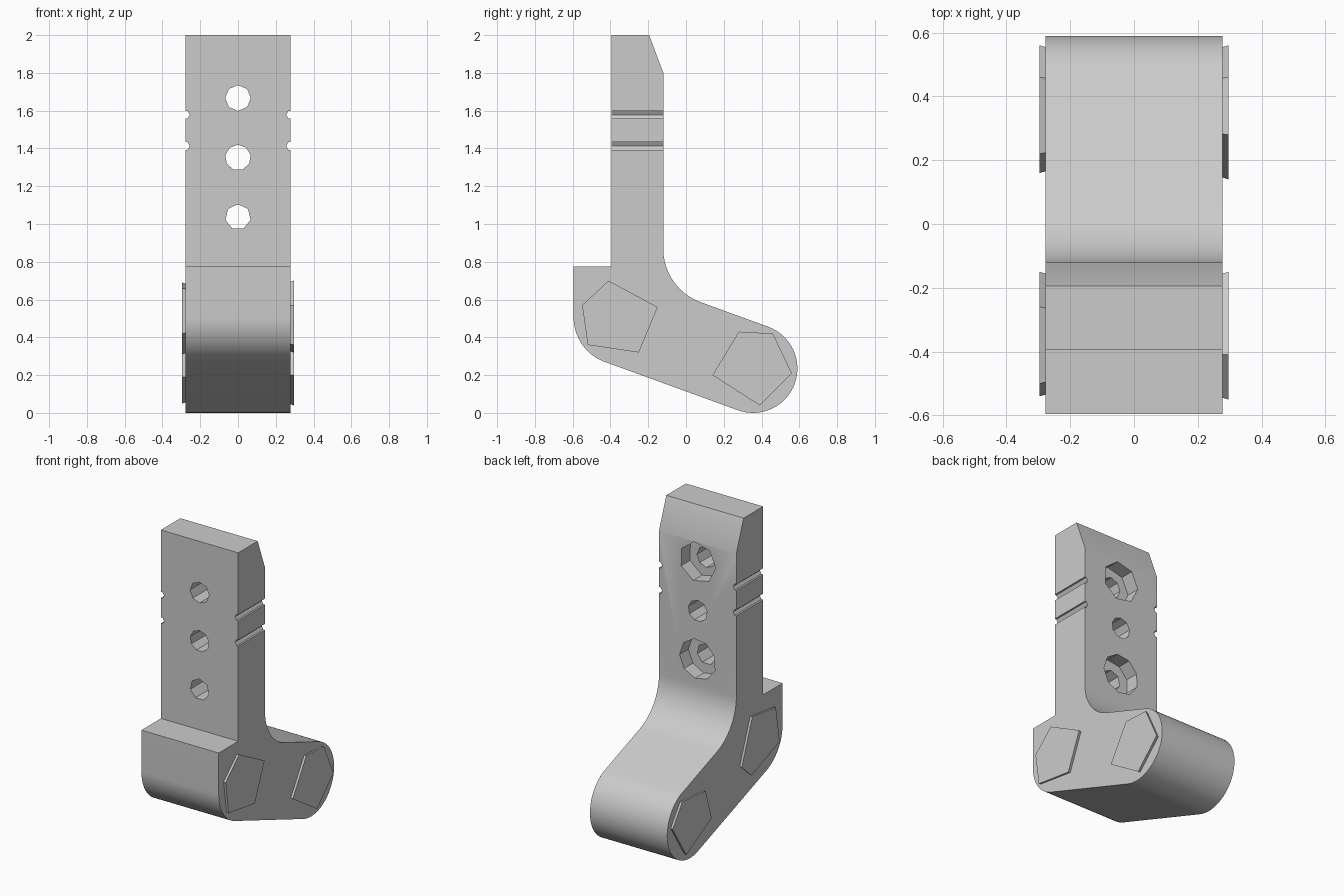
import bpy, bmesh
from math import sin, cos, pi, radians

if "Cube" in bpy.data.objects:
    bpy.data.objects.remove(bpy.data.objects["Cube"])

HALF = 0.278
SLOPE = radians(20)

grey = bpy.data.materials.new("plain grey")
grey.use_nodes = True
grey.diffuse_color = (0.6, 0.6, 0.6, 1)
grey.node_tree.nodes["Principled BSDF"].inputs["Base Color"].default_value = (0.6, 0.6, 0.6, 1)


def arc(cy, cz, r, start, end, steps):
    """Points on an arc, angles in radians from +y towards +z."""
    return [(cy + r * cos(start + (end - start) * i / steps),
             cz + r * sin(start + (end - start) * i / steps)) for i in range(steps + 1)]


def prism(name, near, far, x0, x1):
    """Solid between two (y, z) outlines at x0 and x1."""
    bm = bmesh.new()
    a = [bm.verts.new((x0, y, z)) for y, z in near]
    b = [bm.verts.new((x1, y, z)) for y, z in far]
    bm.faces.new(a)
    bm.faces.new(b[::-1])
    for i in range(len(a)):
        j = (i + 1) % len(a)
        bm.faces.new((a[j], a[i], b[i], b[j]))
    bmesh.ops.recalc_face_normals(bm, faces=bm.faces)
    mesh = bpy.data.meshes.new(name)
    bm.to_mesh(mesh)
    bm.free()
    mesh.materials.append(grey)
    ob = bpy.data.objects.new(name, mesh)
    bpy.context.collection.objects.link(ob)
    return ob


def cut_rod(target, x, z, r, sides, y0, y1, turn=0.0):
    """Cut a rod running along y out of the target."""
    bpy.ops.mesh.primitive_cylinder_add(vertices=sides, radius=r, depth=y1 - y0,
                                        location=(x, (y0 + y1) / 2, z),
                                        rotation=(pi / 2, turn, 0))
    rod = bpy.context.object
    rod.name = "hole_cutter"
    rod.data.materials.append(grey)
    bpy.context.view_layer.objects.active = target
    mod = target.modifiers.new("cut", "BOOLEAN")
    mod.operation = "DIFFERENCE"
    mod.solver = "EXACT"
    mod.object = rod
    bpy.ops.object.modifier_apply(modifier=mod.name)
    bpy.data.objects.remove(rod)


# Bracket body: chamfered upright, fillet, sloping foot, rounded toe and heel
heel = (-0.345, 0.505)
toe = (0.355, 0.235)
outline = [(-0.395, 2), (-0.195, 2), (-0.12, 1.8)]
outline += arc(0.18, 0.868, 0.3, pi, 1.5 * pi - SLOPE, 16)
outline += arc(*toe, 0.235, pi / 2 - SLOPE, -pi / 2 - SLOPE, 32)
outline += arc(*heel, 0.25, -pi / 2 - SLOPE, -pi, 16)
outline += [(-0.595, 0.775), (-0.395, 0.775)]
body = prism("bracket_body", outline, outline, -HALF, HALF)

# Bolt holes through the upright, two of them counterbored from the back
for z, sides in ((1.667, 8), (1.352, 9), (1.037, 7)):
    cut_rod(body, 0, z, 0.068, sides, -0.6, 0.1)
for z, sides in ((1.667, 7), (1.037, 9)):
    cut_rod(body, 0, z, 0.13, sides, -0.21, 0.1, 0.2)

# Notches across both edges of the upright
for side in (-1, 1):
    for z in (1.578, 1.413):
        cut_rod(body, side * HALF, z, 0.023, 6, -0.6, 0.1, pi / 6)

# Raised faceted caps on both sides of heel and toe
caps = {
    "left_heel_cap": (1, heel, [(-0.55, 0.57), (-0.41, 0.70), (-0.15, 0.56), (-0.25, 0.32), (-0.52, 0.36)]),
    "left_toe_cap": (1, toe, [(0.14, 0.20), (0.28, 0.43), (0.46, 0.42), (0.56, 0.21), (0.39, 0.04)]),
    "right_heel_cap": (-1, heel, [(-0.50, 0.66), (-0.26, 0.69), (-0.15, 0.40), (-0.25, 0.31), (-0.54, 0.42)]),
    "right_toe_cap": (-1, toe, [(0.46, 0.41), (0.22, 0.39), (0.16, 0.19), (0.42, 0.05), (0.56, 0.27)]),
}
for name, (side, (cy, cz), shape) in caps.items():
    base = [(cy + (y - cy) * 0.96, cz + (z - cz) * 0.96) for y, z in shape]
    prism(name, base, shape, side * (HALF - 0.01), side * 0.296)

# Smooth rounded surfaces, keep the edges sharp
bpy.ops.object.select_all(action="DESELECT")
body.select_set(True)
bpy.context.view_layer.objects.active = body
bpy.ops.object.shade_smooth_by_angle(angle=radians(25))
